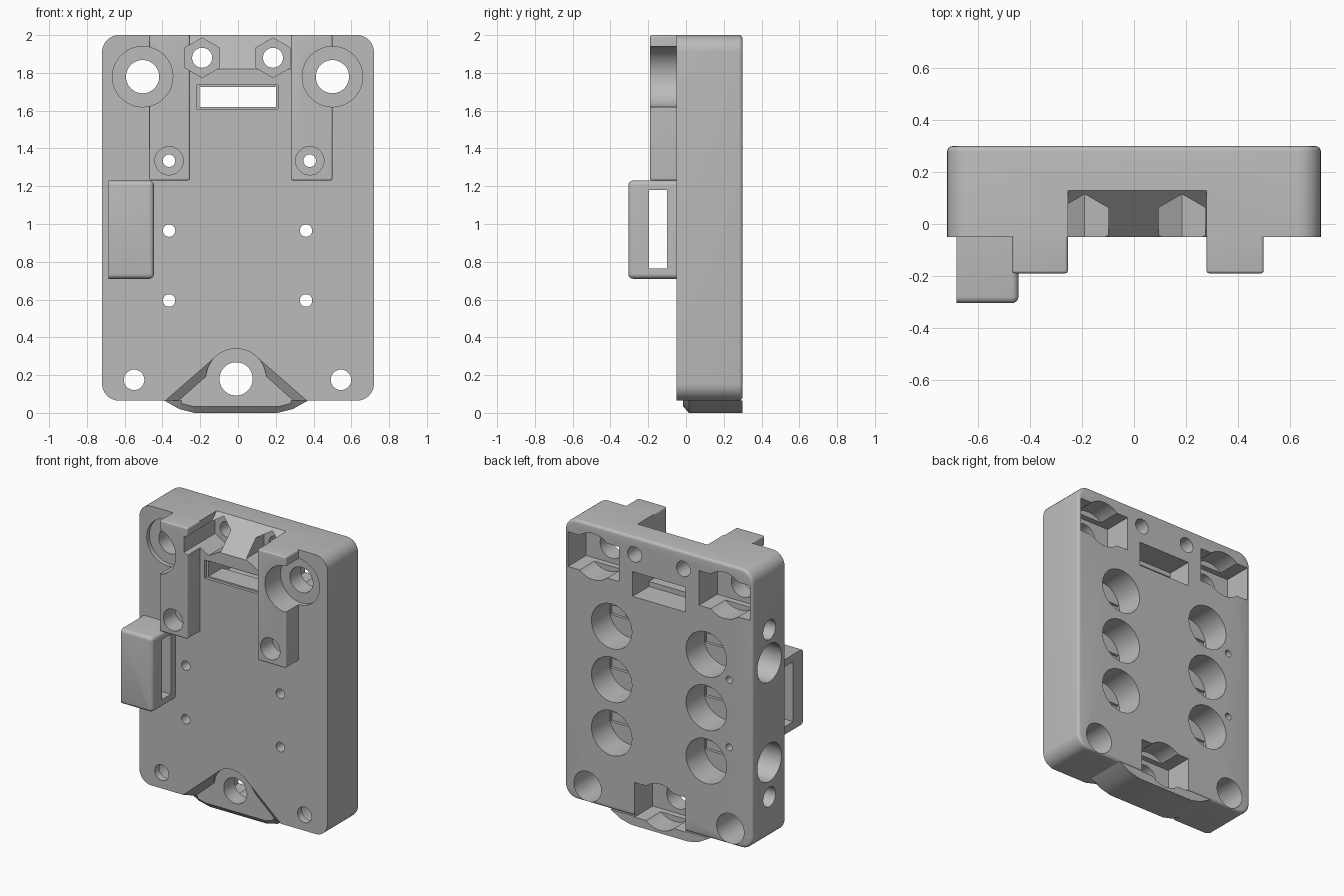
import bpy, bmesh
from math import pi, sin, cos, radians

cube = bpy.data.objects.get("Cube")
if cube:
    bpy.data.objects.remove(cube, do_unlink=True)

grey = bpy.data.materials.new("light grey plastic")
grey.use_nodes = True
colour = (0.5, 0.5, 0.5, 1)
grey.diffuse_color = colour
grey.node_tree.nodes["Principled BSDF"].inputs["Base Color"].default_value = colour


# Outline helpers
def circle(cx, cz, r, n=48, turn=0.0):
    return [(cx + r * cos(turn + 2 * pi * i / n), cz + r * sin(turn + 2 * pi * i / n))
            for i in range(n)]


def rect(x0, x1, z0, z1):
    return [(x0, z0), (x1, z0), (x1, z1), (x0, z1)]


def rounded(x0, x1, z0, z1, r, steps=8):
    pts = []
    corners = [(x1 - r, z1 - r), (x0 + r, z1 - r), (x0 + r, z0 + r), (x1 - r, z0 + r)]
    for k, (cx, cz) in enumerate(corners):
        for i in range(steps + 1):
            a = pi / 2 * (k + i / steps)
            pts.append((cx + r * cos(a), cz + r * sin(a)))
    return pts


# Solid through matching outlines placed along y (x-z outlines) or x (y-z outlines)
def loft(name, sections, axis="y"):
    bm = bmesh.new()
    rings = []
    for pos, outline in sections:
        rings.append([bm.verts.new((u, pos, v) if axis == "y" else (pos, u, v))
                      for u, v in outline])
    bm.faces.new(rings[0])
    bm.faces.new(rings[-1])
    n = len(rings[0])
    for a, b in zip(rings, rings[1:]):
        for i in range(n):
            j = (i + 1) % n
            bm.faces.new((a[i], a[j], b[j], b[i]))
    bmesh.ops.recalc_face_normals(bm, faces=bm.faces)
    mesh = bpy.data.meshes.new(name)
    bm.to_mesh(mesh)
    bm.free()
    mesh.materials.append(grey)
    obj = bpy.data.objects.new(name, mesh)
    bpy.context.scene.collection.objects.link(obj)
    return obj


def prism(name, outline, a, b, axis="y"):
    return loft(name, [(a, outline), (b, outline)], axis)


# Rounded block whose edge towards "end" is softened
def soft_block(name, box, start, end, r, soft):
    x0, x1, z0, z1 = box
    way = 1 if end > start else -1
    sections = [(start, rounded(x0, x1, z0, z1, r))]
    for i in range(5):
        a = pi / 2 * i / 4
        d = soft * (1 - cos(a))
        sections.append((end - way * soft * (1 - sin(a)),
                         rounded(x0 + d, x1 - d, z0 + d, z1 - d, r - d)))
    return loft(name, sections)


FRONT, BACK = -0.05, 0.30

# Solid parts
plate = soft_block("plate", (-0.72, 0.72, 0.065, 2.0), FRONT, BACK, 0.09, 0.02)
left_rail = soft_block("left_rail", (0.28, 0.5, 1.23, 2.0), FRONT, -0.19, 0.012, 0.01)
right_rail = soft_block("right_rail", (-0.47, -0.255, 1.23, 2.0), FRONT, -0.19, 0.012, 0.01)
strap_loop = soft_block("strap_loop", (-0.75, -0.445, 0.71, 1.23), FRONT, -0.305, 0.026, 0.025)
tab_front = [(-0.30, 0.065), (-0.30, 0.05), (-0.24, 0.035),
             (0.22, 0.035), (0.28, 0.05), (0.28, 0.065)]
tab_full = [(-0.39, 0.065), (-0.31, 0.02), (-0.23, 0),
            (0.21, 0), (0.29, 0.02), (0.37, 0.065)]
bottom_tab = loft("bottom_tab", [(-0.015, tab_front), (0.015, tab_full), (BACK, tab_full)])

cuts = {body: [] for body in (plate, left_rail, right_rail, strap_loop, bottom_tab)}


def cut(bodies, cutter):
    cutter.hide_render = True
    for body in bodies:
        cuts[body].append(cutter)


# Mounting bolts: through hole, front seat, rear pocket for a square nut and washer
for x, z, bodies in ((-0.505, 1.78, [plate, right_rail]), (0.5, 1.78, [plate, left_rail]),
                     (-0.01, 0.18, [plate, bottom_tab])):
    cut([plate], prism("bolt_hole", circle(x, z, 0.088), -0.4, 0.4))
    cut(bodies, prism("nut_pocket", rect(x - 0.195, x + 0.195, z - 0.12, z + 0.12), 0.10, 0.4))
    cut(bodies, prism("washer_pocket", circle(x, z, 0.16), 0.14, 0.4))
    if z > 1:
        cut(bodies, prism("bolt_seat", circle(x, z, 0.16), -0.4, -0.02))
    else:
        cut([plate], prism("bolt_seat", circle(x, z, 0.16), -0.4, -0.015))

# Sloping recess around the bottom bolt
outer = [(-0.39, -0.1), (0.37, -0.1), (0.37, 0.06), (0.095, 0.30), (-0.115, 0.30), (-0.39, 0.06)]
inner = [(-0.32, -0.1), (0.30, -0.1), (0.30, 0.06), (0.075, 0.26), (-0.095, 0.26), (-0.32, 0.06)]
cut([plate], loft("tab_recess", [(-0.1, outer), (FRONT, outer), (-0.015, inner)]))

# Six round back pockets with bridging step and small screw holes
for x, rail in ((-0.365, right_rail), (0.36, left_rail)):
    for row in range(3):
        z = 0.595 + 0.37 * row
        cut([plate], prism("round_pocket", circle(x, z, 0.155), 0.10, 0.4))
        cut([plate], prism("bridge_step", rect(x - 0.15, x + 0.15, z - 0.034, z + 0.034),
                           0.08, 0.2))
        hx = x + 0.02 if row == 2 and x > 0 else x
        bodies = [plate, rail] if row == 2 else [plate]
        cut(bodies, prism("screw_hole", circle(hx, z, 0.033, 24), -0.4, 0.4))
        if row == 2:
            cut([rail], prism("screw_head", circle(hx, z, 0.075), -0.4, -0.06))

# Bottom corner holes, wider from the back
for x in (-0.55, 0.545):
    cut([plate], prism("corner_hole", circle(x, 0.175, 0.054), -0.4, 0.4))
    cut([plate], prism("corner_bore", circle(x, 0.175, 0.105), 0.0, 0.4))

# Sloped notch at the top, with two hexagonal nut traps
slope = [(0.14, 2.01), (-0.06, 1.81), (-0.06, 2.01)]
cut([plate], prism("top_notch", slope, -0.255, 0.28, "x"))
for x, rail in ((-0.19, right_rail), (0.185, left_rail)):
    cut([plate, rail], prism("hex_trap", circle(x, 1.88, 0.105, 6, pi / 2), -0.4, 0.15))
    cut([plate], prism("nut_hole", circle(x, 1.88, 0.053, 32), -0.4, 0.4))

# Rectangular window, with front frame and taller back opening
cut([plate], prism("window", rect(-0.205, 0.2, 1.62, 1.725), -0.4, 0.4))
cut([plate], prism("window_frame", rect(-0.22, 0.212, 1.61, 1.737), -0.4, -0.03))
cut([plate], prism("window_back", rect(-0.205, 0.2, 1.585, 1.757), 0.12, 0.4))

# Blind bores in the right side
for z, r in ((1.53, 0.068), (1.30, 0.132), (0.61, 0.132), (0.37, 0.068)):
    cut([plate], prism("side_bore", circle(0.115, z, r), -0.9, -0.525, "x"))

# Strap loop opening, flat outer side and fixing screws
cut([strap_loop], prism("loop_trim", rect(-0.8, -0.685, 0.6, 1.3), -0.4, 0.0))
cut([strap_loop], prism("loop_opening", rect(-0.195, -0.10, 0.765, 1.18), -0.9, -0.3, "x"))
for z in (0.737, 1.205):
    cut([plate, strap_loop], prism("loop_screw", circle(-0.54, z, 0.024, 24), -0.08, 0.4))

# Carry out the cuts
for body, cutters in cuts.items():
    for c in cutters:
        m = body.modifiers.new(c.name, "BOOLEAN")
        m.operation = "DIFFERENCE"
        m.solver = "EXACT"
        m.object = c
    bpy.context.view_layer.update()
    result = body.evaluated_get(bpy.context.evaluated_depsgraph_get())
    mesh = bpy.data.meshes.new_from_object(result)
    body.modifiers.clear()
    body.data = mesh
for c in {c for group in cuts.values() for c in group}:
    bpy.data.objects.remove(c, do_unlink=True)

# Smooth the round walls, keep edges sharp
bpy.ops.object.select_all(action="DESELECT")
for body in cuts:
    body.select_set(True)
bpy.context.view_layer.objects.active = plate
bpy.ops.object.shade_smooth_by_angle(angle=radians(30))
